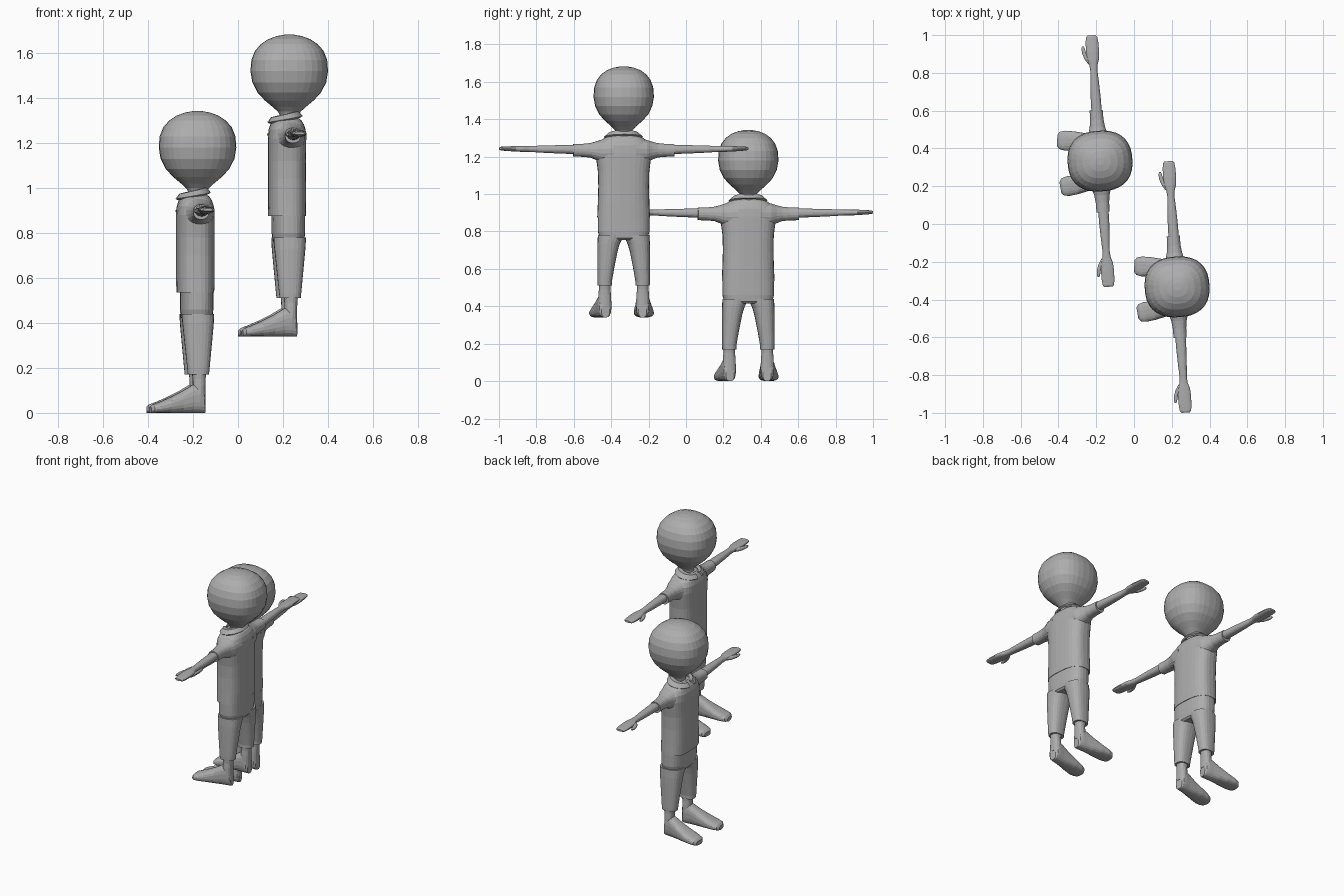
import bpy, bmesh, math
from mathutils import Matrix, Vector

if "Cube" in bpy.data.objects:
    bpy.data.objects.remove(bpy.data.objects["Cube"])

grey = bpy.data.materials.new("plain grey")
grey.diffuse_color = (0.42, 0.42, 0.42, 1)
grey.use_nodes = True
grey.node_tree.nodes["Principled BSDF"].inputs["Base Color"].default_value = grey.diffuse_color

# Two identical figures facing -x, turned slightly about z
TURN = Matrix.Rotation(math.radians(3.9), 4, 'Z')
PLACES = [("lower", Vector((-0.18, 0.333, 0))), ("upper", Vector((0.228, -0.333, 0.34)))]


def place(name, bm, local=Matrix.Identity(4)):
    """Turn a bmesh into one object per figure, sharing the mesh."""
    bmesh.ops.recalc_face_normals(bm, faces=bm.faces)
    bm.transform(local)
    me = bpy.data.meshes.new(name)
    bm.to_mesh(me)
    bm.free()
    me.materials.append(grey)
    for tag, pos in PLACES:
        ob = bpy.data.objects.new(f"{tag}_{name}", me)
        ob.matrix_world = Matrix.Translation(pos) @ TURN
        bpy.context.collection.objects.link(ob)


def loft(name, rings, axis='z', n=2.3, seg=24, local=Matrix.Identity(4)):
    """Rings are (position on axis, centre 1, centre 2, half size 1, half size 2)."""
    bm = bmesh.new()
    loops = []
    for p, c1, c2, h1, h2 in rings:
        loop = []
        for i in range(seg):
            t = 2 * math.pi * (i + 0.5) / seg
            c, s = math.cos(t), math.sin(t)
            u = c1 + h1 * math.copysign(abs(c) ** (2 / n), c)
            v = c2 + h2 * math.copysign(abs(s) ** (2 / n), s)
            co = {'z': (u, v, p), 'y': (u, p, v), 'x': (p, u, v)}[axis]
            loop.append(bm.verts.new(co))
        loops.append(loop)
    for a, b in zip(loops, loops[1:]):
        for i in range(seg):
            j = (i + 1) % seg
            bm.faces.new((a[i], a[j], b[j], b[i]))
    bm.faces.new(loops[0])
    bm.faces.new(loops[-1])
    place(name, bm, local)


# Head and neck
head = [(0.93, .042, .038), (0.985, .042, .038), (1.0, .051, .045), (1.02, .073, .064),
        (1.05, .109, .098), (1.085, .141, .13), (1.13, .164, .152), (1.18, .172, .161),
        (1.23, .168, .157), (1.27, .152, .143), (1.3, .126, .12), (1.322, .093, .09),
        (1.336, .055, .054), (1.342, .02, .02)]
loft("head", [(z, 0, 0, a, b) for z, a, b in head], n=2.4, seg=32)

# Shirt body
shirt = [(0.535, .083, .141), (0.6, .084, .138), (0.7, .084, .135), (0.78, .084, .137),
         (0.84, .084, .145), (0.88, .084, .15), (0.92, .081, .143), (0.945, .073, .125),
         (0.962, .062, .1), (0.975, .045, .06)]
loft("shirt", [(z, -.01, 0, a, b) for z, a, b in shirt], n=2.7, seg=32)

# Trouser seat
seat = [(0.415, .06, .1), (0.425, .07, .128), (0.46, .073, .138), (0.56, .074, .138)]
loft("trouser_seat", [(z, -.004, 0, a, b) for z, a, b in seat], n=2.7, seg=32)

# Collar: sloping band with an opening at the front
bm = bmesh.new()
rows = []
steps = 28
for i in range(steps + 1):
    t = math.radians(16 + (360 - 32) * i / steps)
    c, s = math.cos(t), math.sin(t)
    row = []
    for hx, hy, z in ((.048, .05, .988), (.062, .078, .988), (.079, .104, .966)):
        row.append(bm.verts.new((-.02 - hx * c, hy * s, z - .014 * c)))
    rows.append(row)
for a, b in zip(rows, rows[1:]):
    for k in range(2):
        bm.faces.new((a[k], a[k + 1], b[k + 1], b[k]))
bmesh.ops.recalc_face_normals(bm, faces=bm.faces)
bmesh.ops.solidify(bm, geom=bm.faces[:], thickness=0.01)
place("collar", bm)

for side, s in (("left", -1), ("right", 1)):
    # Sleeve flaring into the shoulder
    sleeve = [(.06, .89, .075, .07), (.12, .889, .064, .062), (.15, .892, .05, .049),
              (.18, .894, .041, .039), (.22, .894, .036, .035), (.27, .894, .035, .034)]
    loft(f"{side}_sleeve", [(s * y, -.002, z, a, b) for y, z, a, b in sleeve], 'y', seg=20)

    # Arm and mitten hand
    arm = [(.24, .028, .025), (.33, .027, .023), (.42, .023, .02), (.48, .019, .017),
           (.51, .022, .016), (.54, .032, .016), (.58, .035, .015), (.63, .034, .012),
           (.658, .03, .01), (.667, .022, .006)]
    loft(f"{side}_arm", [(s * y, 0, .898 + .012 * (y - .24), a, b) for y, a, b in arm],
         'y', seg=20)

    # Thumb on the front edge of the hand
    thumb = [(.515, -.015, .012), (.545, -.032, .014), (.575, -.045, .011),
             (.6, -.049, .009), (.612, -.049, .005)]
    loft(f"{side}_thumb", [(s * y, x, .898, a, a * .85) for y, x, a in thumb], 'y', seg=12)

    # Trouser leg: height, inner edge, outer edge, half depth
    leg = [(0.17, .064, .139, .047), (0.19, .064, .14, .049), (0.27, .05, .14, .057),
           (0.35, .034, .14, .065), (0.39, .023, .14, .069), (0.415, .011, .139, .071),
           (0.44, .002, .138, .072)]
    loft(f"{side}_trouser_leg",
         [(z, -.003, s * (i + o) / 2, d, (o - i) / 2) for z, i, o, d in leg], n=2.5)

    # Ankle
    ankle = [(0.06, .028, .036), (0.12, .028, .034), (0.15, .029, .031), (0.2, .034, .033)]
    loft(f"{side}_ankle", [(z, 0, s * .102, a, b) for z, a, b in ankle], seg=16)

    # Foot, splayed outward: position, half width, height
    foot = [(.026, .022, .07), (.018, .032, .1), (0, .037, .13), (-.03, .039, .125),
            (-.075, .044, .098), (-.13, .051, .07), (-.18, .053, .048),
            (-.208, .046, .038), (-.22, .03, .027)]
    splay = Matrix.Translation((0, s * .102, 0)) @ Matrix.Rotation(-s * math.radians(6), 4, 'Z')
    loft(f"{side}_foot", [(x, 0, h / 2, w, h / 2) for x, w, h in foot], 'x', 2.6, 20, splay)
